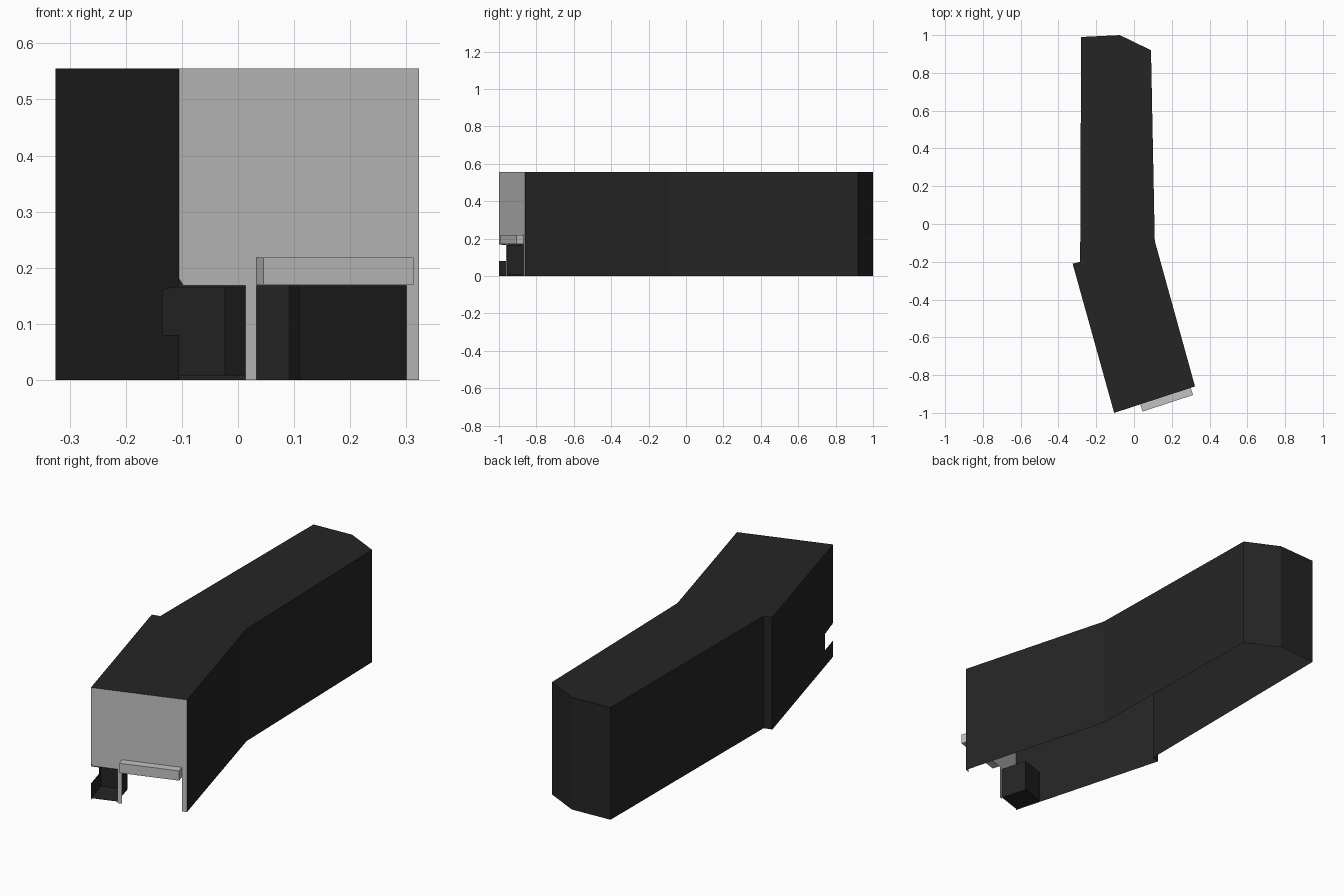
import bpy, bmesh
from mathutils import Vector

cube = bpy.data.objects.get("Cube")
if cube:
    bpy.data.objects.remove(cube, do_unlink=True)

H = 0.555        # roof height
DOOR = 0.168     # top of the ground-floor openings


def material(name, value):
    m = bpy.data.materials.new(name)
    m.use_nodes = True
    colour = (value, value, value, 1)
    m.diffuse_color = colour
    m.node_tree.nodes["Principled BSDF"].inputs["Base Color"].default_value = colour
    return m


dark = material("charcoal", 0.018)
light = material("light grey", 0.54)


def finish(bm, name, *mats):
    bmesh.ops.remove_doubles(bm, verts=bm.verts, dist=0.0005)
    bmesh.ops.recalc_face_normals(bm, faces=bm.faces)
    mesh = bpy.data.meshes.new(name)
    bm.to_mesh(mesh)
    bm.free()
    for m in mats:
        mesh.materials.append(m)
    bpy.context.collection.objects.link(bpy.data.objects.new(name, mesh))


def face(bm, points, slot=0):
    f = bm.faces.new([bm.verts.new(p) for p in points])
    f.material_index = slot


def panel(bm, a, b, profile, slot=0):
    """Upright wall from a to b, outlined by (fraction along, height)."""
    a, b = Vector(a), Vector(b)
    face(bm, [(*a.lerp(b, t), z) for t, z in profile], slot)


def prism(name, base, z0, z1, mat, skip=()):
    """Box over a plan outline; skip lists the sides left open."""
    bm = bmesh.new()
    for z in (z0, z1):
        face(bm, [(x, y, z) for x, y in base])
    for i, p in enumerate(base):
        if i not in skip:
            panel(bm, p, base[(i + 1) % len(base)], [(0, z0), (1, z0), (1, z1), (0, z1)])
    finish(bm, name, mat)


# Plan of the bent building, starting along the front
plan = [(-0.105, -1.0), (0.323, -0.86), (0.11, -0.09), (0.09, 0.92),
        (-0.075, 1.0), (-0.28, 0.99), (-0.285, -0.2), (-0.325, -0.21)]
corner, front_end = Vector(plan[0]), Vector(plan[1])
along = front_end - corner
inward = (Vector(plan[-1]) - corner).normalized()


def front_at(x):
    return (x - corner.x) / along.x


# Open-bottomed shell: roof, plain walls, pierced front, side with corner window
bm = bmesh.new()
face(bm, [(x, y, H) for x, y in plan])
for a, b in zip(plan[1:-1], plan[2:]):
    panel(bm, a, b, [(0, 0), (1, 0), (1, H), (0, H)])
front = [(-0.105, H), (-0.105, 0.18), (-0.097, DOOR), (0.013, DOOR), (0.013, 0), (0.033, 0),
         (0.033, DOOR), (0.3, DOOR), (0.3, 0), (0.323, 0), (0.323, H)]
panel(bm, corner, front_end, [(front_at(x), z) for x, z in front], 1)
panel(bm, corner, plan[-1], [(0, 0), (0, 0.08), (0.135, 0.08), (0.135, 0.16),
                             (0, DOOR), (0, H), (1, H), (1, 0)])
finish(bm, "building_shell", dark, light)

# Corner entrance recess, open to the front and to the side window
post = corner + along * front_at(0.013)
prism("entrance_recess", [corner, post, post + inward * 0.135, corner + inward * 0.135],
      0.008, 0.165, dark, skip=(0, 3))

# Canopy over the wide front opening
outward = Vector((along.y, -along.x)).normalized() * 0.04
left, right = (corner + along * front_at(x) for x in (0.033, 0.3))
prism("canopy", [left, right, right + outward, left + outward], 0.17, 0.218, light)
